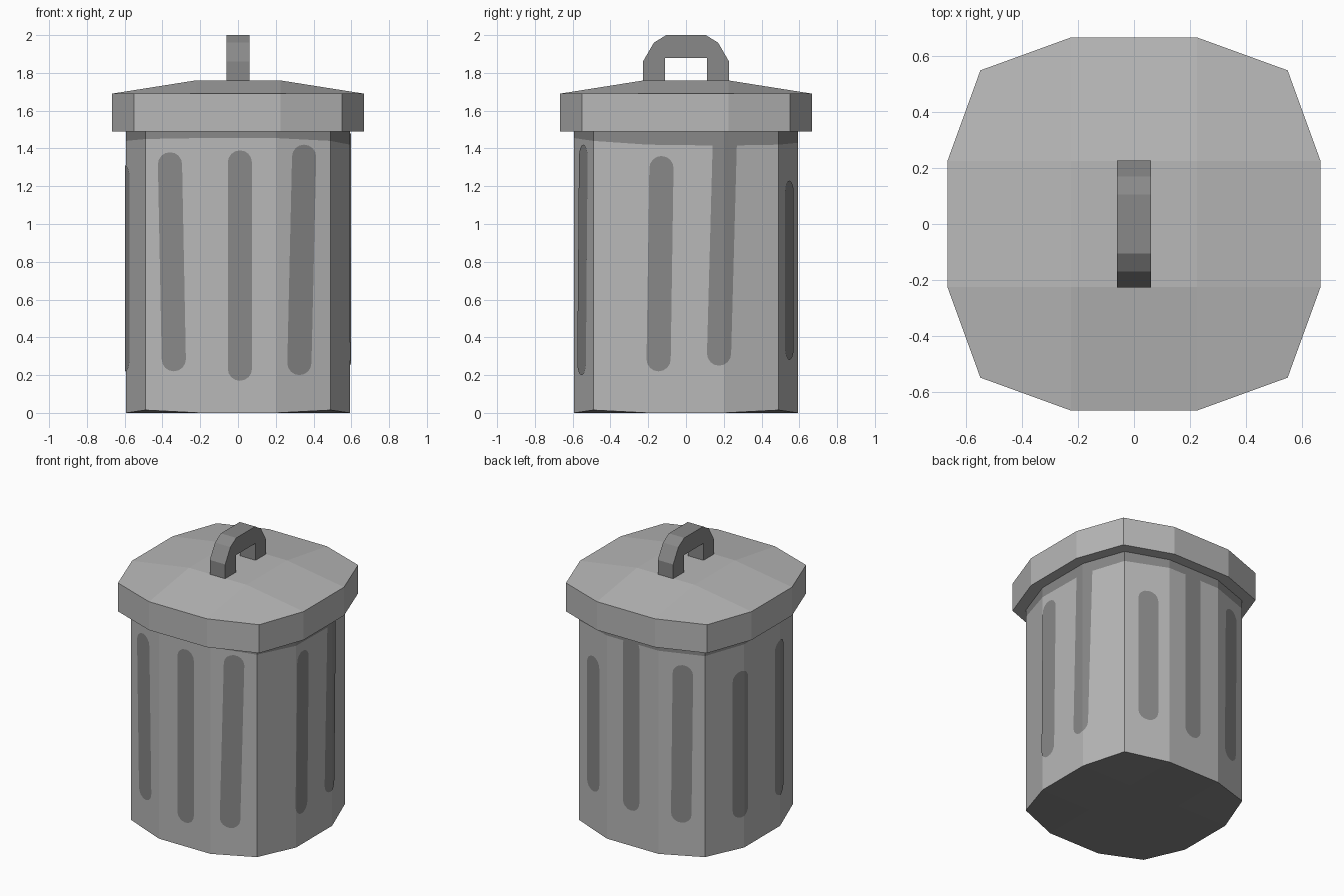
import bpy, bmesh, math
from mathutils import Matrix, Vector

if "Cube" in bpy.data.objects:
    bpy.data.objects.remove(bpy.data.objects["Cube"])


def material(name, v):
    m = bpy.data.materials.new(name)
    m.diffuse_color = (v, v, v, 1)
    m.use_nodes = True
    m.node_tree.nodes["Principled BSDF"].inputs["Base Color"].default_value = m.diffuse_color
    return m


LIGHT = material("light grey metal", 0.48)
DARK = material("dark grey metal", 0.25)


def finish(bm, name, mats, fix=True):
    if fix:
        bmesh.ops.recalc_face_normals(bm, faces=bm.faces)
    me = bpy.data.meshes.new(name)
    bm.to_mesh(me)
    bm.free()
    for m in mats:
        me.materials.append(m)
    ob = bpy.data.objects.new(name, me)
    bpy.context.collection.objects.link(ob)
    return ob


def outline(a, b, c):
    """Twelve-sided plan: side points (a, c) and corners (b, b), from front left."""
    pts = []
    for k in range(4):
        r = Matrix.Rotation(k * math.pi / 2, 2)
        pts += [r @ Vector(p) for p in ((-a, -c), (a, -c), (b, -b))]
    return pts


def ring(bm, pts, heights):
    return [bm.verts.new((p.x, p.y, z)) for p, z in zip(pts, heights)]


def walls(bm, lo, hi, mat=0):
    n = len(lo)
    for i in range(n):
        j = (i + 1) % n
        bm.faces.new((lo[i], lo[j], hi[j], hi[i])).material_index = mat


def cap(bm, rim, a, z, mat=0):
    """Close a rim with a central square, four side quads and four corner quads."""
    sq = [bm.verts.new((x, y, z)) for x, y in ((-a, -a), (a, -a), (a, a), (-a, a))]
    faces = [bm.faces.new(sq)]
    for k in range(4):
        l, r, c = rim[3 * k:3 * k + 3]
        nxt = rim[(3 * k + 3) % 12]
        s0, s1 = sq[k], sq[(k + 1) % 4]
        faces.append(bm.faces.new((l, r, s1, s0)))
        faces.append(bm.faces.new((r, c, nxt, s1)))
    for f in faces:
        f.material_index = mat


# can body with slightly raised bottom corners and a dark band under the lid
A, B, C = 0.20, 0.49, 0.593
plan = outline(A, B, C)
bm = bmesh.new()
base = ring(bm, plan, [0, 0, 0.015] * 4)
band = ring(bm, plan, [1.455, 1.455, 1.44, 1.42, 1.415, 1.42,
                       1.43, 1.43, 1.43, 1.43, 1.44, 1.45])
top = ring(bm, plan, [1.5] * 12)
walls(bm, base, band)
walls(bm, band, top, 1)
bm.faces.new(top)
cap(bm, base, A, 0, 1)
finish(bm, "can_body", [LIGHT, DARK])

# lid with a rim and a shallow raised top
plan = outline(0.225, 0.55, 0.668)
bm = bmesh.new()
lo = ring(bm, plan, [1.49] * 12)
hi = ring(bm, plan, [1.69] * 12)
walls(bm, lo, hi)
bm.faces.new(lo)
cap(bm, hi, 0.225, 1.76)
finish(bm, "lid", [LIGHT])

# lid handle: arch profile extruded across x
half = [(0.11, 1.755), (0.228, 1.755), (0.228, 1.86), (0.17, 1.96), (0.105, 2.0)]
prof = [(0.11, 1.88)] + half
prof += [(-y, z) for y, z in reversed(prof)]
bm = bmesh.new()
face = bm.faces.new([bm.verts.new((-0.06, y, z)) for y, z in prof])
ext = bmesh.ops.extrude_face_region(bm, geom=[face], use_keep_orig=True)
bmesh.ops.translate(bm, vec=(0.12, 0, 0),
                    verts=[v for v in ext["geom"] if isinstance(v, bmesh.types.BMVert)])
finish(bm, "lid_handle", [DARK])


def groove(name, side, t_top, z_top, t_bot, z_bot, r=0.064):
    """Thin rounded strip that wraps the facets of one side of the can."""
    bm = bmesh.new()
    pts = []
    for i in range(9):
        w = math.pi * i / 8
        pts.append((t_top + r * math.cos(w), 0, z_top - r + r * math.sin(w)))
    for i in range(9):
        w = math.pi * (1 + i / 8)
        pts.append((t_bot + r * math.cos(w), 0, z_bot + r + r * math.sin(w)))
    bm.faces.new([bm.verts.new(p) for p in pts])
    for x in (-A, A):
        bmesh.ops.bisect_plane(bm, geom=bm.verts[:] + bm.edges[:] + bm.faces[:],
                               plane_co=(x, 0, 0), plane_no=(1, 0, 0))
    for v in bm.verts:
        over = max(0, abs(v.co.x) - A)
        v.co.y = -(C - over * (C - B) / (B - A)) - 0.004
    bmesh.ops.rotate(bm, verts=bm.verts, cent=(0, 0, 0),
                     matrix=Matrix.Rotation(side * math.pi / 2, 3, 'Z'))
    bm.normal_update()
    for f in bm.faces:
        if f.normal.dot(f.calc_center_median() * Vector((1, 1, 0))) < 0:
            f.normal_flip()
    finish(bm, name, [DARK], fix=False)


# painted grooves: position along each side and height, top then bottom
GROOVES = {
    "front": [(-0.36, 1.38, -0.34, 0.22), (0.01, 1.39, 0.01, 0.17), (0.35, 1.42, 0.325, 0.20)],
    "right": [(-0.13, 1.36, -0.145, 0.22), (0.205, 1.48, 0.175, 0.25)],
    "back": [(-0.34, 1.23, -0.34, 0.28), (-0.01, 1.47, -0.01, 0.25), (0.355, 1.35, 0.345, 0.24)],
    "left": [(-0.225, 1.25, -0.225, 0.22), (0.20, 1.31, 0.20, 0.22)],
}
for side, (label, rows) in enumerate(GROOVES.items()):
    for n, row in enumerate(rows, 1):
        groove(f"{label}_groove_{n}", side, *row)
